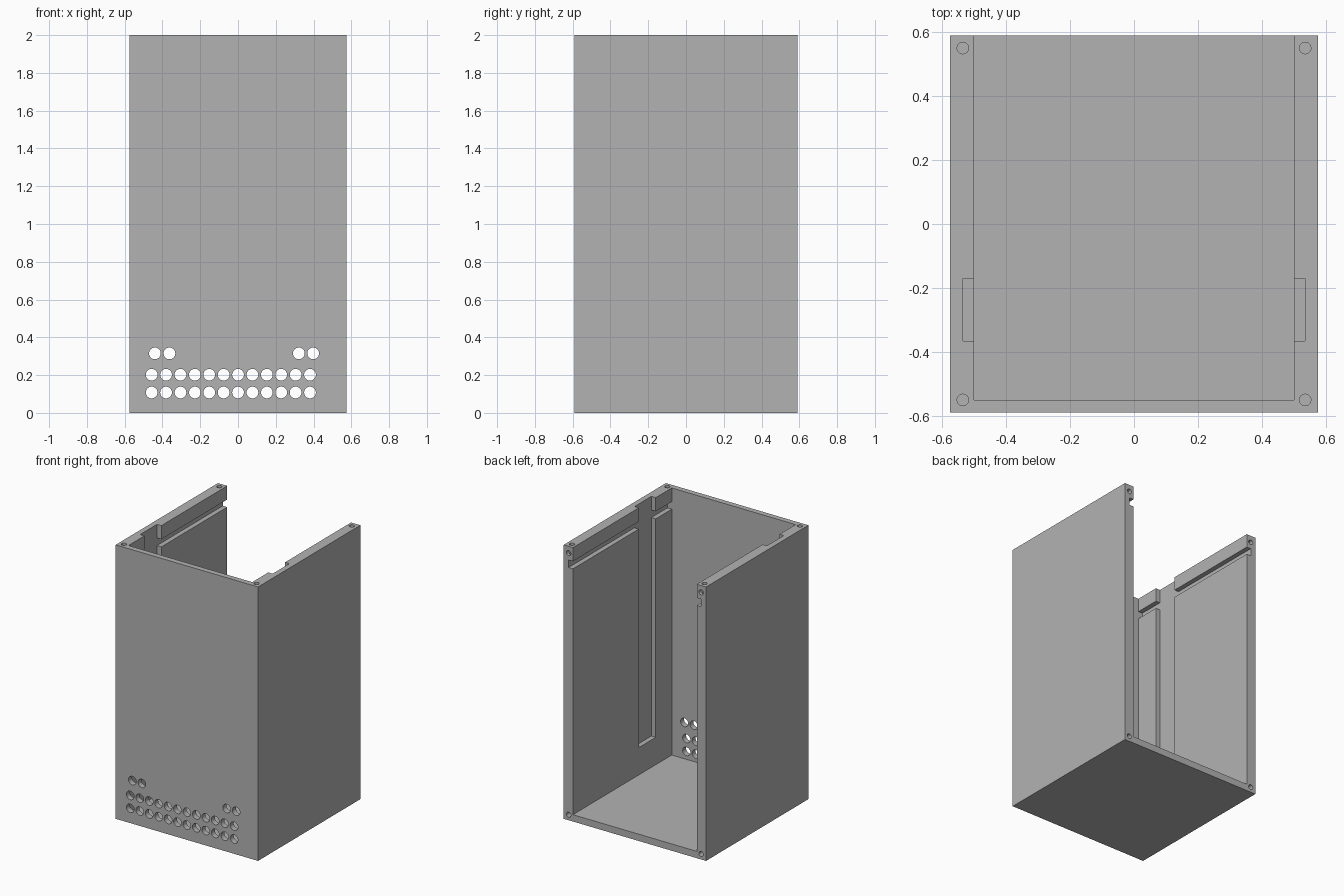
import bpy, bmesh, math
from mathutils import Matrix, Vector

if "Cube" in bpy.data.objects:
    bpy.data.objects.remove(bpy.data.objects["Cube"], do_unlink=True)

W, D, H = 0.575, 0.59, 2.0        # half width, half depth, height
INNER_X, INNER_Y, FLOOR = 0.50, -0.55, 0.05
GROOVE_X = 0.535                  # how far grooves and screw holes reach sideways


def add_box(bm, lo, hi):
    lo, hi = Vector(lo), Vector(hi)
    mat = Matrix.Translation((lo + hi) / 2) @ Matrix.Diagonal((*(hi - lo), 1))
    bmesh.ops.create_cube(bm, size=1, matrix=mat)


def add_rod(bm, centre, radius, length, axis):
    turn = Matrix.Rotation(math.pi / 2, 4, 'X') if axis == 'Y' else Matrix()
    bmesh.ops.create_cone(bm, cap_ends=True, segments=32, radius1=radius, radius2=radius,
                          depth=length, matrix=Matrix.Translation(centre) @ turn)


def make_object(name, bm):
    bmesh.ops.recalc_face_normals(bm, faces=bm.faces)
    mesh = bpy.data.meshes.new(name)
    bm.to_mesh(mesh)
    bm.free()
    obj = bpy.data.objects.new(name, mesh)
    bpy.context.collection.objects.link(obj)
    return obj


# Outer block
bm = bmesh.new()
add_box(bm, (-W, -D, 0), (W, D, H))
case = make_object("case_shell", bm)

grey = bpy.data.materials.new("plain grey")
grey.use_nodes = True
colour = (0.45, 0.45, 0.45, 1)
grey.diffuse_color = colour
grey.node_tree.nodes["Principled BSDF"].inputs["Base Color"].default_value = colour
case.data.materials.append(grey)

# Cavity open at the top and back
cavity = bmesh.new()
add_box(cavity, (-INNER_X, INNER_Y, FLOOR), (INNER_X, D + 0.1, H + 0.1))

# Vertical slots and horizontal lid grooves in both side walls
slots, grooves = bmesh.new(), bmesh.new()
for s in (-1, 1):
    a, b = sorted((s * 0.45, s * GROOVE_X))
    add_box(slots, (a, -0.365, 0.25), (b, -0.17, H + 0.1))
    add_box(grooves, (a, INNER_Y, 1.845), (b, D + 0.1, 1.90))

# Rows of vent holes through the front wall
vents = bmesh.new()
spots = [(-0.457 + 0.0762 * i, z) for z in (0.108, 0.202) for i in range(12)]
spots += [(x, 0.315) for x in (-0.44, -0.363, 0.322, 0.398)]
for x, z in spots:
    add_rod(vents, (x, -0.57, z), 0.031, 0.12, 'Y')

# Screw holes in the top rim and the back edge
top_screws, back_screws = bmesh.new(), bmesh.new()
for s in (-1, 1):
    for y in (-0.55, 0.55):
        add_rod(top_screws, (s * GROOVE_X, y, H), 0.018, 0.16, 'Z')
    for z in (0.04, 1.95):
        add_rod(back_screws, (s * GROOVE_X, D, z), 0.018, 0.16, 'Y')

# Cut everything out of the block
cutters = []
for name, bm in (("cavity", cavity), ("slots", slots), ("grooves", grooves), ("vents", vents),
                 ("top_screws", top_screws), ("back_screws", back_screws)):
    cutter = make_object(name + "_cutter", bm)
    cutter.hide_render = True
    cutters.append(cutter)
    mod = case.modifiers.new(name, 'BOOLEAN')
    mod.operation = 'DIFFERENCE'
    mod.solver = 'EXACT'
    mod.object = cutter

# Bake the cuts and drop the cutters
graph = bpy.context.evaluated_depsgraph_get()
baked = bpy.data.meshes.new_from_object(case.evaluated_get(graph))
case.modifiers.clear()
case.data = baked
for cutter in cutters:
    bpy.data.objects.remove(cutter, do_unlink=True)
baked.materials.clear()
baked.materials.append(grey)
for poly in baked.polygons:
    poly.material_index = 0

# Round holes smooth, box edges sharp
bpy.ops.object.select_all(action='DESELECT')
case.select_set(True)
bpy.context.view_layer.objects.active = case
bpy.ops.object.shade_smooth_by_angle(angle=math.radians(30))
